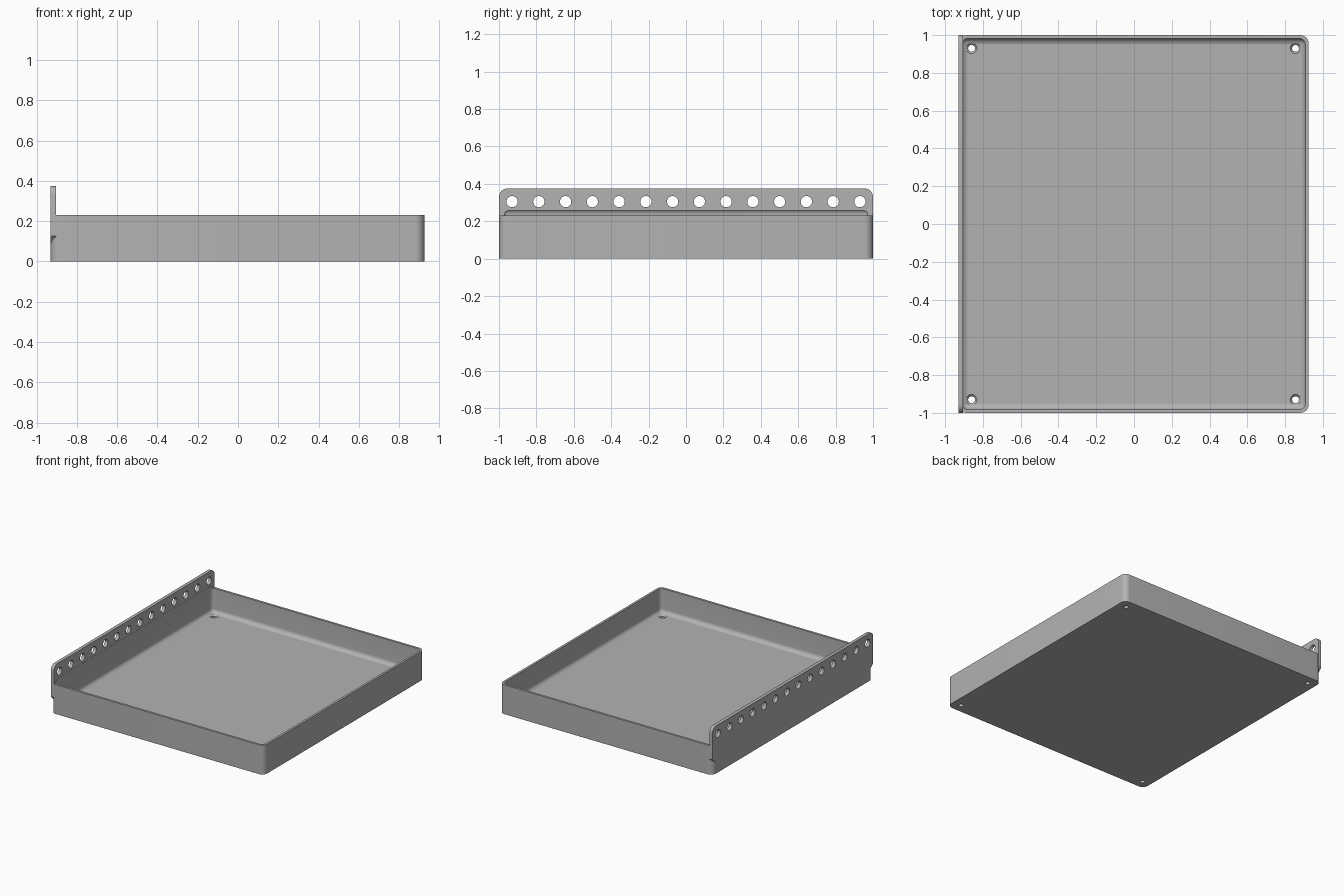
import bpy, bmesh
from math import radians, sin, cos
from mathutils import Matrix, Vector

cube = bpy.data.objects.get("Cube")
if cube:
    bpy.data.objects.remove(cube, do_unlink=True)

X0, X1, Y = -0.93, 0.925, 1.0        # outer footprint
RIM, TOP, FLOOR = 0.23, 0.375, 0.04  # heights
PLATE = 0.026                        # flange thickness

grey = bpy.data.materials.new("plain grey")
grey.use_nodes = True
colour = (0.45, 0.45, 0.45, 1)
grey.diffuse_color = colour
grey.node_tree.nodes["Principled BSDF"].inputs["Base Color"].default_value = colour


def make(name, bm):
    bmesh.ops.recalc_face_normals(bm, faces=bm.faces)
    mesh = bpy.data.meshes.new(name)
    bm.to_mesh(mesh)
    bm.free()
    mesh.materials.append(grey)
    ob = bpy.data.objects.new(name, mesh)
    bpy.context.collection.objects.link(ob)
    return ob


def rounded_box(name, lo, hi, radius, segments, only_vertical):
    lo, hi = Vector(lo), Vector(hi)
    bm = bmesh.new()
    size = Matrix.Diagonal((*(hi - lo), 1))
    bmesh.ops.create_cube(bm, size=1, matrix=Matrix.Translation((lo + hi) / 2) @ size)
    edges = [e for e in bm.edges if not only_vertical
             or abs(e.verts[0].co.z - e.verts[1].co.z) > 0.01]
    bmesh.ops.bevel(bm, geom=edges, offset=radius, segments=segments,
                    profile=0.5, affect='EDGES')
    return make(name, bm)


def combine(target, tool, operation):
    mod = target.modifiers.new("combine", 'BOOLEAN')
    mod.operation, mod.solver, mod.object = operation, 'EXACT', tool
    bpy.ops.object.select_all(action='DESELECT')
    bpy.context.view_layer.objects.active = target
    target.select_set(True)
    bpy.ops.object.modifier_apply(modifier=mod.name)
    bpy.data.objects.remove(tool, do_unlink=True)


# Tray body with rounded upright corners
tray = rounded_box("tray_with_flange", (X0, -Y, 0), (X1, Y, RIM), 0.045, 10, True)

# Tall flange: rounded top corners, sloped lower corners
r = 0.045
half = [(Y - 0.11, 0.015), (Y, 0.125)]
half += [(Y - r + r * cos(radians(a)), TOP - r + r * sin(radians(a)))
         for a in range(0, 91, 9)]
outline = half + [(-y, z) for y, z in reversed(half)]
bm = bmesh.new()
face = bm.faces.new([bm.verts.new((X0, y, z)) for y, z in outline])
side = bmesh.ops.extrude_face_region(bm, geom=[face])["geom"]
bmesh.ops.translate(bm, vec=(PLATE, 0, 0),
                    verts=[v for v in side if isinstance(v, bmesh.types.BMVert)])
combine(tray, make("flange", bm), 'UNION')

# Hollow with filleted floor, biting slightly into the flange
hollow = rounded_box("hollow", (X0 + 0.018, -Y + 0.018, FLOOR),
                     (X1 - 0.018, Y - 0.018, 0.268), 0.032, 8, False)
combine(tray, hollow, 'DIFFERENCE')

# Row of flange holes and four corner screw holes
corners = [(x, y) for x in (-0.86, 0.855) for y in (-0.93, 0.93)]
bm = bmesh.new()
for i in range(14):
    y = -0.93 + i * 1.86 / 13
    place = Matrix.Translation((X0 + PLATE / 2, y, 0.305)) @ Matrix.Rotation(radians(90), 4, 'Y')
    bmesh.ops.create_cone(bm, cap_ends=True, segments=32, radius1=0.03, radius2=0.03,
                          depth=0.1, matrix=place)
for x, y in corners:
    bmesh.ops.create_cone(bm, cap_ends=True, segments=32, radius1=0.018, radius2=0.018,
                          depth=0.2, matrix=Matrix.Translation((x, y, 0)))
combine(tray, make("drills", bm), 'DIFFERENCE')

# Countersinks around the screw holes
bm = bmesh.new()
for x, y in corners:
    bmesh.ops.create_cone(bm, cap_ends=True, segments=32, radius1=0.016, radius2=0.04,
                          depth=0.024, matrix=Matrix.Translation((x, y, FLOOR)))
combine(tray, make("countersinks", bm), 'DIFFERENCE')

# Smooth fillets, crisp edges
bpy.context.view_layer.objects.active = tray
tray.select_set(True)
bpy.ops.object.shade_smooth_by_angle(angle=radians(30))
